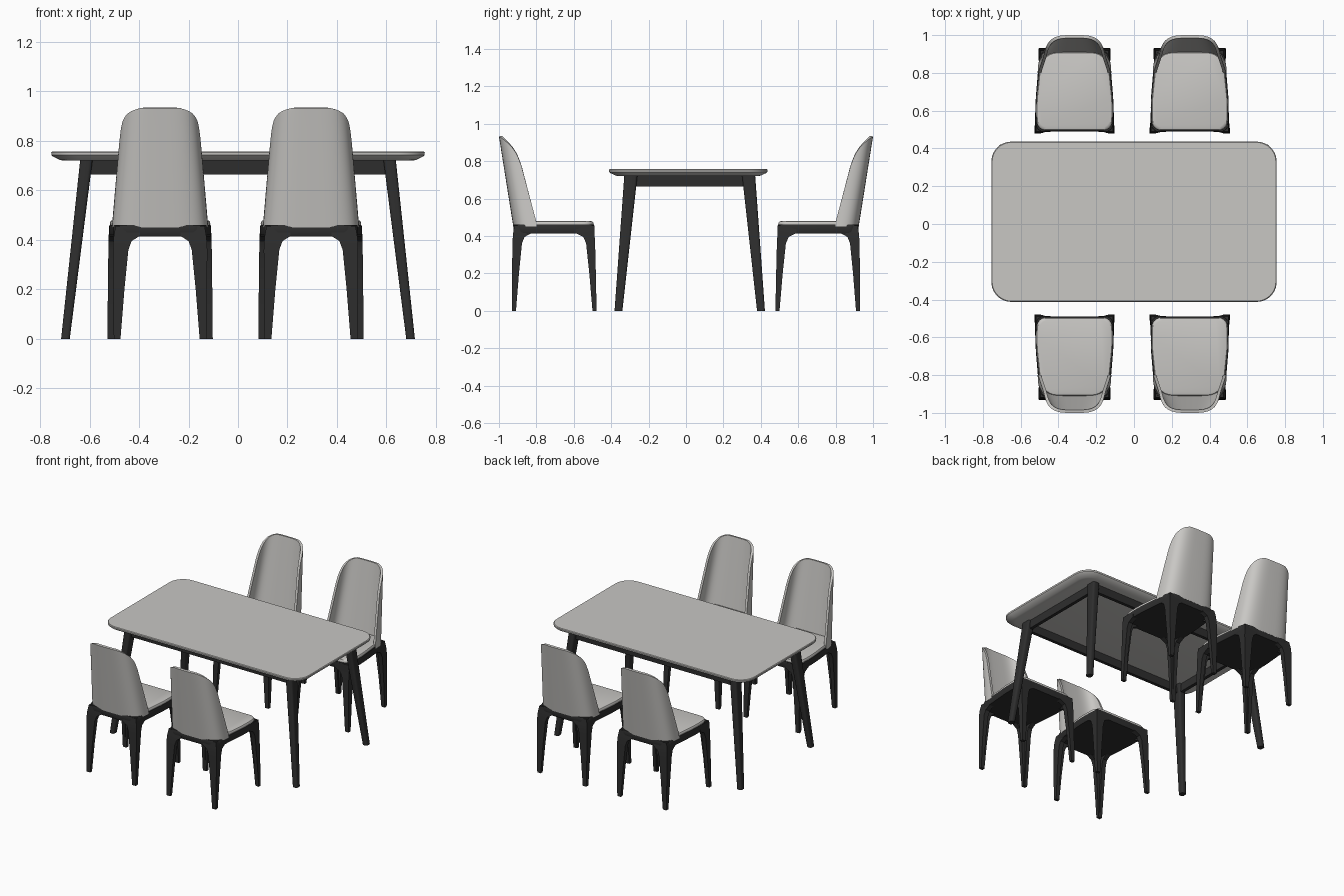
import bpy, bmesh, math
from mathutils import Vector

if "Cube" in bpy.data.objects:
    bpy.data.objects.remove(bpy.data.objects["Cube"])


def material(name, rgb):
    m = bpy.data.materials.new(name)
    m.diffuse_color = (*rgb, 1)
    m.use_nodes = True
    m.node_tree.nodes["Principled BSDF"].inputs["Base Color"].default_value = m.diffuse_color
    return m


LIGHT = material("warm light grey", (0.58, 0.57, 0.55))
DARK = material("charcoal", (0.027, 0.027, 0.027))


def add_object(name, bm, mat, thickness=0):
    me = bpy.data.meshes.new(name)
    bm.to_mesh(me)
    bm.free()
    me.materials.append(mat)
    ob = bpy.data.objects.new(name, me)
    bpy.context.collection.objects.link(ob)
    bpy.ops.object.select_all(action='DESELECT')
    ob.select_set(True)
    bpy.context.view_layer.objects.active = ob
    if thickness:
        mod = ob.modifiers.new("thickness", 'SOLIDIFY')
        mod.thickness = thickness
        mod.offset = -1
        bpy.ops.object.modifier_apply(modifier=mod.name)
    bpy.ops.object.shade_smooth_by_angle(angle=math.radians(35))
    return ob


def loft(name, rings, mat):
    """Closed solid through rings of (x, y, z) points."""
    bm = bmesh.new()
    vs = [[bm.verts.new(p) for p in r] for r in rings]
    n = len(vs[0])
    for a, b in zip(vs, vs[1:]):
        for i in range(n):
            j = (i + 1) % n
            bm.faces.new((a[i], a[j], b[j], b[i]))
    bm.faces.new(vs[0][::-1])
    bm.faces.new(vs[-1])
    bmesh.ops.recalc_face_normals(bm, faces=bm.faces[:])
    return add_object(name, bm, mat)


def rounded(points, radii, steps=6):
    """2D polygon with rounded corners."""
    out = []
    n = len(points)
    for i, r in enumerate(radii):
        p = Vector(points[i])
        a = (Vector(points[i - 1]) - p).normalized() * r
        b = (Vector(points[(i + 1) % n]) - p).normalized() * r
        for k in range(steps + 1):
            t = k / steps
            # conic blend, close to a circular arc
            w0, w1, w2 = (1 - t) ** 2, 1.414 * t * (1 - t), t * t
            q = ((p + a) * w0 + p * w1 + (p + b) * w2) / (w0 + w1 + w2)
            out.append((q.x, q.y))
    return out


def rect(x0, x1, y0, y1, r, steps=6):
    return rounded([(x0, y0), (x1, y0), (x1, y1), (x0, y1)], [r] * 4, steps)


def interp(table, z):
    for (z0, a), (z1, b) in zip(table, table[1:]):
        if z <= z1:
            return a + (b - a) * max(0, (z - z0) / (z1 - z0))
    return table[-1][1]


# ---- table ----
TOP_Y, LEG_Y = 0.012, 0.02
top_rings = []
for inset, z in ((0.05, 0.72), (0.036, 0.723), (0.008, 0.736), (0.001, 0.743), (0, 0.753), (0.004, 0.757)):
    hx, hy = 0.755 - inset, 0.424 - inset
    top_rings.append([(x, y + TOP_Y, z) for x, y in rect(-hx, hx, -hy, hy, 0.105 - inset * 0.6, 10)])
loft("table_top", top_rings, LIGHT)

for sx in (-1, 1):
    for sy in (-1, 1):
        rings = []
        for z, x0, x1, y0, y1 in ((0, 0.68, 0.715, 0.36, 0.402), (0.722, 0.588, 0.638, 0.28, 0.35)):
            rings.append([(sx * x, LEG_Y + sy * y, z) for x, y in rect(x0, x1, y0, y1, 0.012, 3)])
        loft("table_leg", rings, DARK)

for s in (-1, 1):
    for name, r in (("table_long_rail", rect(-0.6, 0.6, s * 0.32 - 0.011, s * 0.32 + 0.011, 0.002, 1)),
                    ("table_short_rail", rect(s * 0.615 - 0.011, s * 0.615 + 0.011, -0.3, 0.3, 0.002, 1))):
        loft(name, [[(x, y + LEG_Y, z) for x, y in r] for z in (0.665, 0.722)], DARK)

# ---- chair data: d is the distance from the room centre, back rest outwards ----
FRAME = rounded([(-0.2, 0.49), (0.2, 0.49), (0.209, 0.62), (0.184, 0.922), (-0.184, 0.922), (-0.209, 0.62)],
                [0.03, 0.03, 0.06, 0.05, 0.05, 0.06])
CUSHION = rounded([(-0.198, 0.494), (0.198, 0.494), (0.206, 0.62), (0.176, 0.91), (-0.176, 0.91), (-0.206, 0.62)],
                  [0.05, 0.05, 0.06, 0.08, 0.08, 0.06])
# z, inner x, outer x, outer d, inner d, wall of the L-shaped section
FRONT_LEG = [(0, 0.186, 0.213, 0.478, 0.500, 0.020), (0.2, 0.172, 0.211, 0.482, 0.517, 0.026),
             (0.36, 0.157, 0.209, 0.486, 0.534, 0.032), (0.395, 0.143, 0.208, 0.488, 0.549, 0.032),
             (0.416, 0.100, 0.208, 0.489, 0.590, 0.032), (0.456, 0.100, 0.204, 0.490, 0.590, 0.032)]
BACK_LEG = [(0, 0.160, 0.187, 0.931, 0.909, 0.020), (0.2, 0.144, 0.190, 0.930, 0.893, 0.026),
            (0.36, 0.128, 0.191, 0.928, 0.877, 0.032), (0.395, 0.115, 0.189, 0.926, 0.863, 0.032),
            (0.416, 0.082, 0.187, 0.924, 0.825, 0.032), (0.456, 0.082, 0.180, 0.918, 0.825, 0.032)]
# front edge of the back rest by height
WING = [(0.475, 0.80), (0.775, 0.88), (0.82, 0.897), (0.85, 0.912), (0.88, 0.935), (0.91, 0.968), (0.925, 0.988), (0.932, 0.996)]


def back_rest(cx, s):
    bm = bmesh.new()
    zs = [0.45, 0.475, 0.55, 0.625, 0.7, 0.775, 0.80, 0.82, 0.84, 0.86, 0.88, 0.895, 0.91, 0.92, 0.927, 0.932]
    cols, power, depth = 32, 3.5, 0.135
    rows = []
    for z in zs:
        back = 0.925 + 0.075 * (z - 0.46) / 0.472
        half = 0.194 - 0.034 * (z - 0.46) / 0.4
        f = (interp(WING, z) - (back - depth)) / depth
        t0 = math.asin(max(0.0, min(0.999, f)) ** (power / 2))
        row = []
        for i in range(cols + 1):
            t = t0 + (math.pi - 2 * t0) * i / cols
            c = math.cos(t)
            x = -math.copysign(abs(c) ** (2 / power), c) * half
            d = back - depth + depth * abs(math.sin(t)) ** (2 / power)
            row.append(bm.verts.new((cx + x, s * d, z)))
        rows.append(row)
    for a, b in zip(rows, rows[1:]):
        for i in range(cols):
            q = (a[i], b[i], b[i + 1], a[i + 1])
            bm.faces.new(q if s > 0 else q[::-1])
    add_object("chair_back_rest", bm, LIGHT, thickness=0.016)


def chair(cx, s):
    # seat frame
    loft("chair_seat_frame", [[(cx + x * k, s * (0.705 + (d - 0.705) * k), z) for x, d in FRAME]
                              for k, z in ((0.985, 0.414), (1, 0.42), (1, 0.452), (0.99, 0.46))], DARK)
    # cushion
    loft("chair_cushion", [[(cx + x * k, s * (0.705 + (d - 0.705) * k), z) for x, d in CUSHION]
                           for k, z in ((0.985, 0.455), (1, 0.464), (0.995, 0.471), (0.975, 0.477), (0.93, 0.48))], LIGHT)
    # legs, an L section that widens into the frame
    for name, table in (("chair_front_leg", FRONT_LEG), ("chair_back_leg", BACK_LEG)):
        for sx in (-1, 1):
            rings = []
            for z, xi, xo, do, di, t in table:
                td = math.copysign(t, di - do)
                sec = [(xo, do), (xi, do), (xi, do + td), (xo - t, do + td), (xo - t, di), (xo, di)]
                rings.append([(cx + sx * x, s * d, z) for x, d in sec])
            loft(name, rings, DARK)
    back_rest(cx, s)


for cx in (-0.315, 0.295):
    for s in (-1, 1):
        chair(cx, s)
